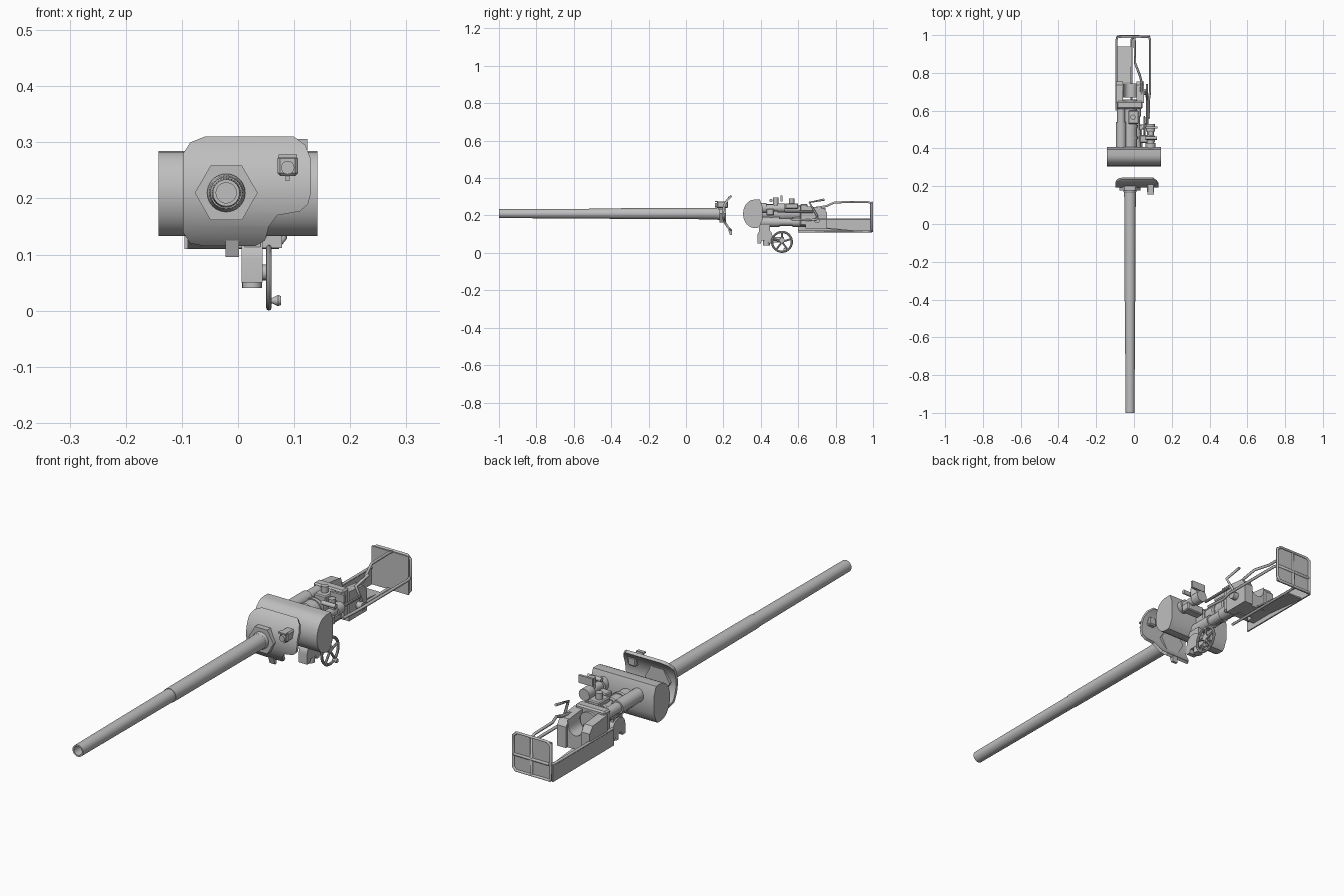
import bpy, bmesh, math
from mathutils import Vector, Matrix

if "Cube" in bpy.data.objects:
    bpy.data.objects.remove(bpy.data.objects["Cube"])

grey = bpy.data.materials.new("plain_grey")
grey.diffuse_color = (0.52, 0.52, 0.52, 1)
grey.use_nodes = True
grey.node_tree.nodes["Principled BSDF"].inputs["Base Color"].default_value = grey.diffuse_color


def finish(name, bm, smooth=True):
    bmesh.ops.recalc_face_normals(bm, faces=bm.faces)
    me = bpy.data.meshes.new(name)
    bm.to_mesh(me)
    bm.free()
    ob = bpy.data.objects.new(name, me)
    bpy.context.collection.objects.link(ob)
    me.materials.append(grey)
    if smooth:
        bpy.ops.object.select_all(action='DESELECT')
        ob.select_set(True)
        bpy.context.view_layer.objects.active = ob
        bpy.ops.object.shade_smooth_by_angle(angle=math.radians(35))
    return ob


def box(name, x, y, z, bevel=0):
    bm = bmesh.new()
    c = Vector(((x[0] + x[1]) / 2, (y[0] + y[1]) / 2, (z[0] + z[1]) / 2))
    s = (x[1] - x[0], y[1] - y[0], z[1] - z[0])
    bmesh.ops.create_cube(bm, size=1, matrix=Matrix.Translation(c) @ Matrix.Diagonal((*s, 1)))
    if bevel:
        bmesh.ops.bevel(bm, geom=bm.edges[:], offset=bevel, segments=1, affect='EDGES')
    return finish(name, bm, False)


def lathe(name, centre, axis, profile, n=24, closed=False):
    """Rings of (distance along axis, radius) turned around a line."""
    bm = bmesh.new()
    rot = Vector((0, 0, 1)).rotation_difference(Vector(axis)).to_matrix()
    rings = [[bm.verts.new(Vector(centre) + rot @ Vector((r * math.cos(2 * math.pi * i / n),
              r * math.sin(2 * math.pi * i / n), d))) for i in range(n)] for d, r in profile]
    pairs = list(zip(rings, rings[1:])) + ([(rings[-1], rings[0])] if closed else [])
    for a, b in pairs:
        for i in range(n):
            bm.faces.new((a[i], a[(i + 1) % n], b[(i + 1) % n], b[i]))
    if not closed:
        bm.faces.new(rings[0])
        bm.faces.new(rings[-1])
    return finish(name, bm)


def rod(name, a, b, r, n=16):
    d = Vector(b) - Vector(a)
    return lathe(name, a, d.normalized(), [(0, r), (d.length, r)], n)


def prism(name, outline, x0, x1):
    """Side outline in (y, z) pushed across x."""
    bm = bmesh.new()
    f = bm.faces.new([bm.verts.new((x0, y, z)) for y, z in outline])
    g = bmesh.ops.extrude_face_region(bm, geom=[f])['geom']
    bmesh.ops.translate(bm, vec=(x1 - x0, 0, 0), verts=[v for v in g if isinstance(v, bmesh.types.BMVert)])
    return finish(name, bm)


def pipe(name, pts, r):
    cu = bpy.data.curves.new(name, 'CURVE')
    cu.dimensions = '3D'
    cu.bevel_depth = r
    cu.bevel_resolution = 1
    cu.use_fill_caps = True
    sp = cu.splines.new('POLY')
    sp.points.add(len(pts) - 1)
    for p, co in zip(sp.points, pts):
        p.co = (*co, 1)
    cu.materials.append(grey)
    ob = bpy.data.objects.new(name, cu)
    bpy.context.collection.objects.link(ob)


# Hollow stepped barrel, hexagonal collar and toothed clamp ring
BX, BZ = -0.021, 0.21
lathe("barrel", (BX, 0, BZ), (0, 1, 0), [(-1, .018), (-1, .024), (-.41, .0265), (-.41, .0285),
      (.05, .030), (.2, .031), (.2, .018)], 32, True)
lathe("collar", (BX, 0, BZ), (0, 1, 0), [(.178, .056), (.215, .056)], 6)
lathe("clamp_ring", (BX, 0, BZ), (0, 1, 0), [(.165, .031), (.172, .034), (.18, .034)], 32)

# Curved shield: flat outline sliced into strips, wrapped round a sideways axis
outline = [(-.098, .14), (-.085, .12), (-.06, .115), (.03, .115), (.048, .125), (.055, .15),
           (.07, .17), (.11, .177), (.125, .19), (.13, .21), (.13, .27), (.12, .295),
           (.1, .31), (-.06, .31), (-.085, .3), (-.098, .28)]
bm = bmesh.new()
bm.faces.new([bm.verts.new((x, 0, z)) for x, z in outline])
for i in range(1, 16):
    bmesh.ops.bisect_plane(bm, geom=bm.verts[:] + bm.edges[:] + bm.faces[:],
                           plane_co=(0, 0, .115 + .0122 * i), plane_no=(0, 0, 1))
front = bm.faces[:]
g = bmesh.ops.extrude_face_region(bm, geom=front)['geom']
back = {v for v in g if isinstance(v, bmesh.types.BMVert)}
for v in bm.verts:
    a = math.asin((v.co.z - .212) / .125)
    r = .125 if v not in back else .113
    v.co.y = .317 - r * math.cos(a)
    v.co.z = .212 + r * math.sin(a)
finish("shield", bm)
prism("shield_wedge", [(.225, .125), (.245, .125), (.245, .096), (.235, .096)], -.022, .002)

# Sideways trunnion drum with a round front and a flattened back
arc = [(.365 - .06 * math.sin(math.pi * i / 12), .209 + .076 * math.cos(math.pi * i / 12)) for i in range(13)]
prism("trunnion_drum", arc + [(.385, .133), (.395, .145), (.408, .175), (.408, .25), (.395, .285)], -.142, .142)

# Sight head poking through the shield
box("sight_head", (.07, .107), (.165, .225), (.24, .276), .005)
rod("sight_lens", (.0885, .155, .255), (.0885, .17, .255), .012)
box("sight_hood", (.072, .105), (.155, .17), (.272, .278))
box("sight_foot", (.085, .092), (.17, .2), (.231, .242))

# Cradle tubes behind the drum
rod("gun_tube", (BX, .39, BZ), (BX, .66, BZ), .038, 24)
lathe("recoil_cylinder", (-.068, 0, .235), (0, 1, 0), [(.37, .027), (.54, .027), (.54, .021), (.63, .021)])
lathe("recuperator", (.012, 0, .165), (0, 1, 0), [(.39, .026), (.5, .026), (.5, .02), (.57, .02), (.57, .026), (.64, .026)])
for i, y in enumerate((.45, .51, .57)):
    lathe("tube_band_%d" % i, (BX, y, BZ), (0, 1, 0), [(0, .042), (.014, .042)])
box("top_bracket", (-.03, .025), (.53, .6), (.235, .265), .004)
rod("top_knob", (-.005, .565, .26), (-.005, .565, .29), .014)

# Breech: side cheeks with a loading trough between them
for name, xs in (("left", (-.095, -.058)), ("right", (.012, .052))):
    prism(name + "_breech_cheek", [(.64, .13), (.755, .13), (.755, .215), (.735, .24), (.64, .25)], *xs)
bx = [(-.058, .13), (.012, .13), (.012, .24)]
trough = bx + [(-.023 + .03 * math.cos(math.pi * i / 8), .215 - .03 * math.sin(math.pi * i / 8)) for i in range(9)] + [(-.058, .24)]
bm = bmesh.new()
f = bm.faces.new([bm.verts.new((x, .67, z)) for x, z in trough])
g = bmesh.ops.extrude_face_region(bm, geom=[f])['geom']
bmesh.ops.translate(bm, vec=(0, .075, 0), verts=[v for v in g if isinstance(v, bmesh.types.BMVert)])
finish("breech_block", bm)
box("breech_ring", (-.09, .045), (.61, .65), (.145, .262), .006)
pipe("breech_lever", [(.055, .7, .18), (.066, .7, .2), (.068, .66, .27), (.068, .74, .285)], .006)
rod("breech_shaft", (.045, .7, .175), (.075, .7, .175), .016)

# Recoil guard: left wall, sloped floor, end plate and rails
box("guard_left_wall", (-.095, -.089), (.6, .99), (.11, .18))
prism("guard_floor", [(.75, .135), (.75, .129), (.94, .11), (.94, .116)], -.09, -.015)
box("guard_end_plate", (-.088, .078), (.985, .993), (.112, .268))
for name, x, z in (("left", -.092, .18), ("inner", -.013, .114)):
    pipe(name + "_guard_rail", [(x, .6, z), (x, .975, z), (x + .006, .994, z)], .0055)
pipe("upper_guard_rail", [(.035, .62, .23), (.04, .75, .25), (.03, .79, .268), (.006, .85, .272),
     (.004, .97, .272), (.0, .992, .266), (0, .994, .115)], .006)
pipe("right_guard_rail", [(.08, .56, .18), (.078, .65, .175), (.085, .7, .18), (.085, .975, .18),
     (.078, .994, .18), (-.08, .994, .18)], .006)
pipe("end_frame", [(-.085, .994, .115), (-.085, .994, .26), (-.07, .994, .27), (.065, .994, .27),
     (.082, .994, .255), (.082, .994, .13), (.07, .994, .115), (-.085, .994, .115)], .0055)

# Sight body behind the drum on the right
lathe("sight_tube", (.088, 0, .24), (0, 1, 0), [(.39, .026), (.43, .026), (.43, .018), (.49, .018), (.49, .024), (.53, .024)])
box("sight_mount", (.03, .11), (.43, .47), (.2, .235), .004)
box("sight_plate", (.06, .124), (.505, .515), (.275, .306))
rod("sight_post", (.088, .48, .24), (.088, .48, .295), .014)
rod("sight_crossbar", (.06, .455, .28), (.123, .455, .28), .009)
rod("firing_rod", (.07, .53, .22), (.07, .68, .22), .006, 10)

# Elevation gearbox under the drum
gear = [(.422 + .04 * math.cos(math.pi * i / 10), .092 + .036 * math.sin(math.pi * i / 10)) for i in range(11)]
prism("gearbox", gear + [(.382, .05), (.4, .05), (.405, .065), (.44, .065), (.445, .05), (.462, .05)], .006, .044)
rod("gearbox_shaft", (.025, .43, .065), (.025, .43, .04), .018)
box("gearbox_hanger", (.012, .04), (.39, .45), (.11, .15))
rod("wheel_bearing", (.03, .513, .068), (.06, .513, .068), .014)
box("wheel_arm", (.03, .043), (.44, .525), (.055, .085))

# Handwheel with spokes and a crank handle
bm = bmesh.new()
N, M = 28, 8
ring = [[bm.verts.new((.055 + .005 * math.sin(2 * math.pi * j / M),
         .513 + (.053 + .006 * math.cos(2 * math.pi * j / M)) * math.cos(2 * math.pi * i / N),
         .059 + (.053 + .006 * math.cos(2 * math.pi * j / M)) * math.sin(2 * math.pi * i / N)))
         for j in range(M)] for i in range(N)]
for i in range(N):
    for j in range(M):
        bm.faces.new((ring[i][j], ring[(i + 1) % N][j], ring[(i + 1) % N][(j + 1) % M], ring[i][(j + 1) % M]))
finish("handwheel_rim", bm)
for k in range(5):
    t = math.radians(90 + 72 * k)
    rod("handwheel_spoke_%d" % k, (.055, .513, .059), (.055, .513 + .053 * math.cos(t), .059 + .053 * math.sin(t)), .005, 8)
lathe("crank_handle", (.055, .53, .018), (1, 0, 0), [(0, .004), (.006, .005), (.016, .010), (.022, .008)], 10)
